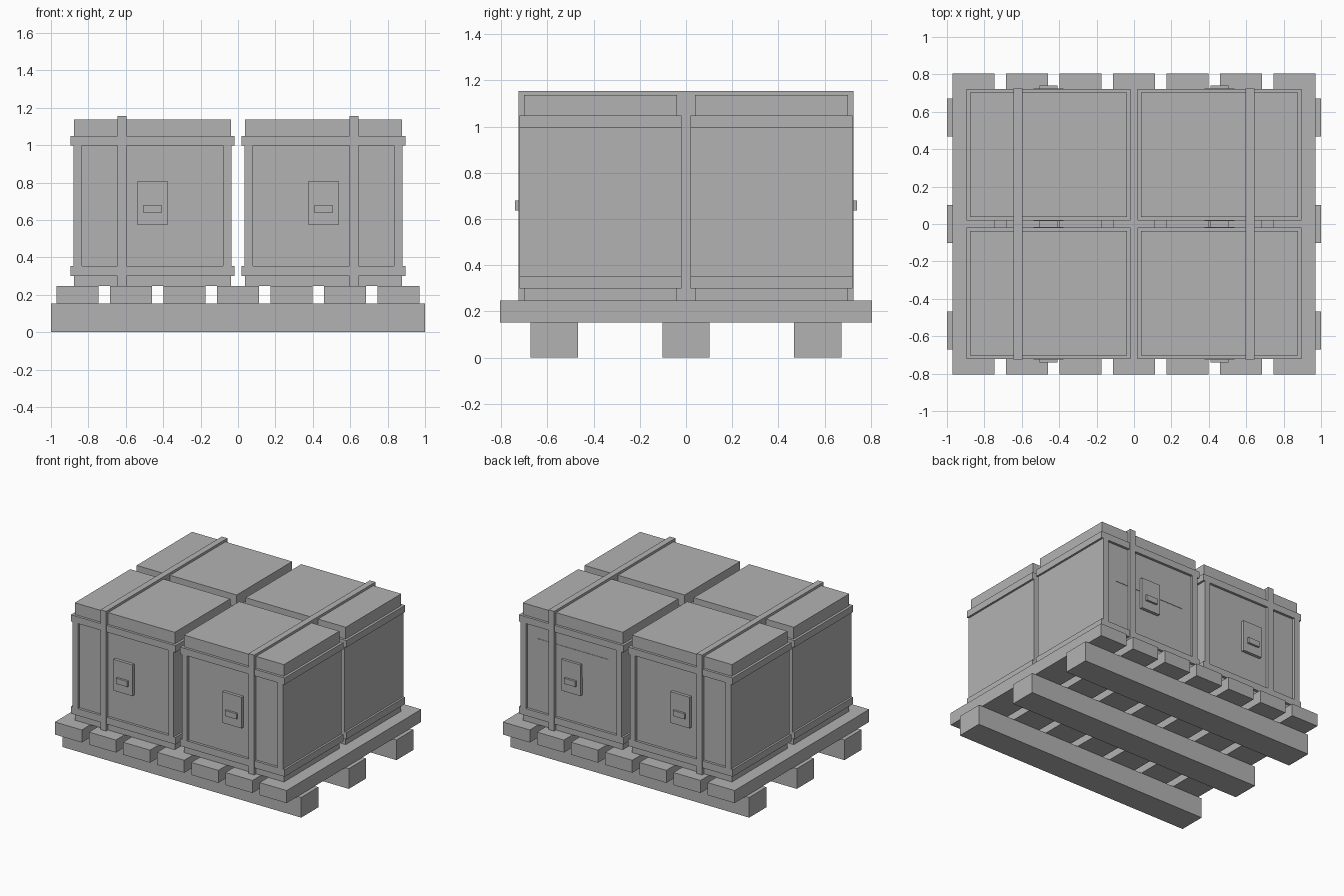
import bpy

old = bpy.data.objects.get("Cube")
if old:
    bpy.data.objects.remove(old, do_unlink=True)

# Single plain material
COLOR = (0.45, 0.45, 0.45, 1)
grey = bpy.data.materials.new("plain grey")
grey.use_nodes = True
grey.diffuse_color = COLOR
grey.node_tree.nodes["Principled BSDF"].inputs["Base Color"].default_value = COLOR


def box(name, x, y, z):
    """Box from (low, high) ranges on each axis."""
    bpy.ops.mesh.primitive_cube_add(size=1)
    ob = bpy.context.object
    ob.name = name
    ob.location = [(a + b) / 2 for a, b in (x, y, z)]
    ob.scale = [abs(b - a) for a, b in (x, y, z)]
    bpy.ops.object.transform_apply(location=True, rotation=False, scale=True)
    ob.data.materials.append(grey)
    return ob


def around(centre, half):
    return centre - half, centre + half


# Pallet
DECK, RUNNER_TOP = 0.248, 0.153
for y in (-0.57, 0, 0.57):
    box("pallet_runner", (-1, 1), around(y, 0.102), (0, RUNNER_TOP))
for i in range(7):
    box("pallet_slat", around((i - 3) * 0.286, 0.113), (-0.805, 0.805), (RUNNER_TOP, DECK))

# Crate levels
LOW_RAIL, HIGH_RAIL = (0.3, 0.353), (0.997, 1.048)
LID_TOP = 1.137
BOARD_Z = (LOW_RAIL[1], HIGH_RAIL[0])


def crate(cx, cy):
    # Inner case, showing as lid, base and recessed end panels
    box("crate_case", around(cx, 0.419), around(cy, 0.332), (DECK, LID_TOP))
    for rail in (LOW_RAIL, HIGH_RAIL):
        box("crate_rail", around(cx, 0.438), around(cy, 0.351), rail)
    for s in (-1, 1):
        # Side boards whose ends form the corner posts
        box("crate_side", (cx + s * 0.378, cx + s * 0.423), around(cy, 0.351), BOARD_Z)
        # Latch on each end
        face = cy + s * 0.33
        box("latch_plate", around(cx, 0.08), (face, cy + s * 0.355), (0.572, 0.808))
        box("latch_handle", around(cx, 0.048), (face, cy + s * 0.371), (0.638, 0.68))


for cx in (-0.457, 0.457):
    for cy in (-0.37, 0.37):
        crate(cx, cy)

# Label on the rear left crate
box("shipping_label", around(0.457, 0.3), (0.701, 0.705), (0.71, 0.9))

# Straps over each pair of crates
for x in (-0.62, 0.62):
    box("strap", around(x, 0.0235), (-0.725, 0.725), (DECK, 1.155))
